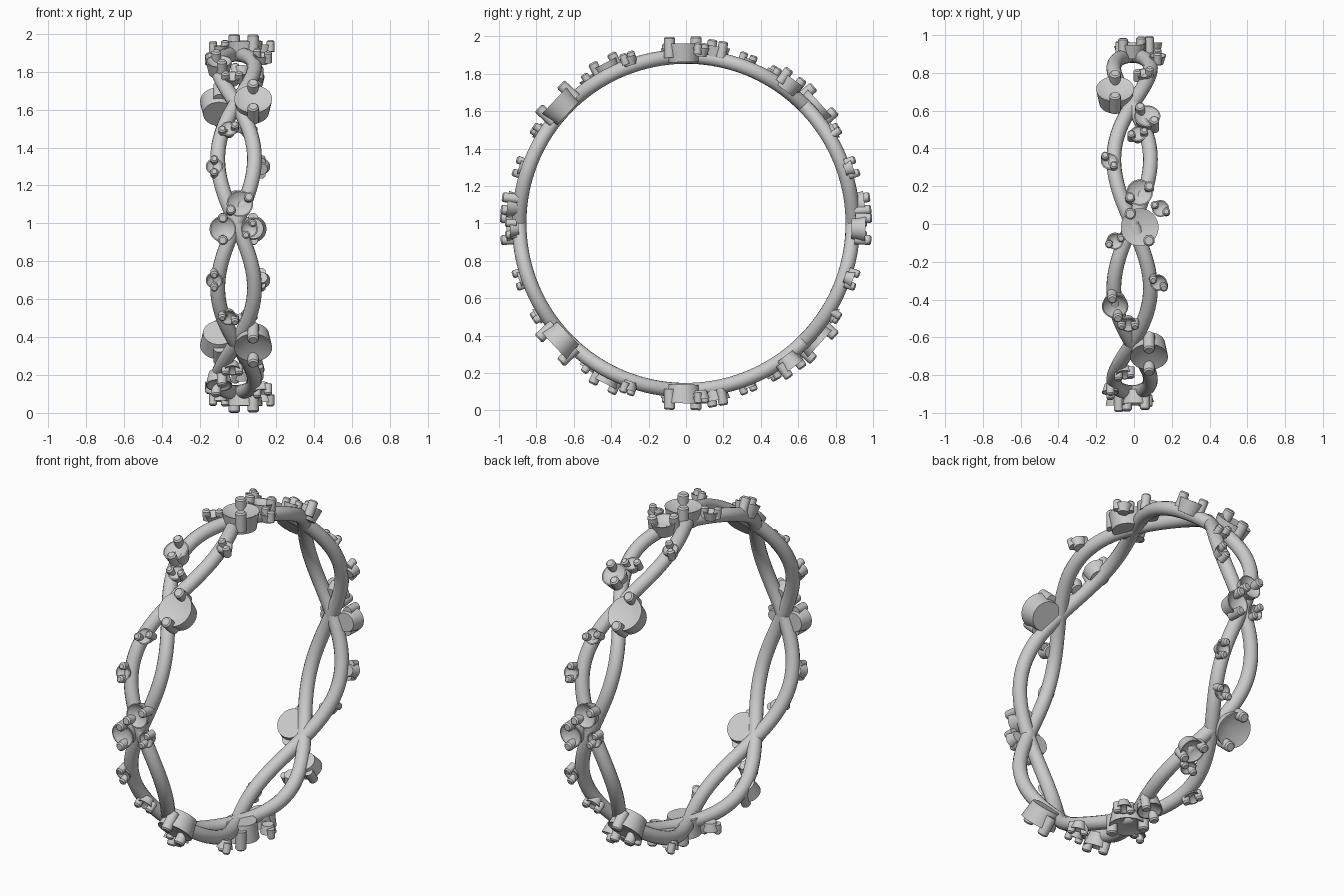
import bpy, bmesh
from math import sin, cos, pi, radians
from mathutils import Vector, Matrix

if "Cube" in bpy.data.objects:
    bpy.data.objects.remove(bpy.data.objects["Cube"])

X = Vector((1, 0, 0))
CENTRE = Vector((0, 0, 1))


def smooth(ob):
    bpy.ops.object.select_all(action='DESELECT')
    ob.select_set(True)
    bpy.context.view_layer.objects.active = ob
    bpy.ops.object.shade_smooth_by_angle(angle=radians(35))


# Two wavy strands that cross every 45 degrees around the band
def strand(name, sign, n=160):
    cu = bpy.data.curves.new(name, 'CURVE')
    cu.dimensions = '3D'
    cu.bevel_depth = 0.039
    cu.bevel_resolution = 5
    sp = cu.splines.new('POLY')
    sp.points.add(n - 1)
    for i, p in enumerate(sp.points):
        a = 2 * pi * i / n
        p.co = (-0.01 + sign * 0.097 * sin(4 * a), 0.892 * cos(a), 1 + 0.892 * sin(a), 1)
    sp.use_cyclic_u = True
    ob = bpy.data.objects.new(name, cu)
    bpy.context.collection.objects.link(ob)
    bpy.ops.object.select_all(action='DESELECT')
    ob.select_set(True)
    bpy.context.view_layer.objects.active = ob
    bpy.ops.object.convert(target='MESH')
    smooth(bpy.context.object)


strand("band_strand_a", 1)
strand("band_strand_b", -1)


# Revolve a closed (radius, height) profile around local z
def lathe(bm, profile, mat, seg):
    rings = []
    for r, h in profile:
        if r == 0:
            rings.append([bm.verts.new(mat @ Vector((0, 0, h)))])
        else:
            rings.append([bm.verts.new(mat @ Vector((r * cos(2 * pi * i / seg), r * sin(2 * pi * i / seg), h)))
                          for i in range(seg)])
    for a, b in zip(rings, rings[1:]):
        for i in range(seg):
            j = (i + 1) % seg
            if len(a) == 1:
                bm.faces.new((a[0], b[j], b[i]))
            elif len(b) == 1:
                bm.faces.new((a[i], a[j], b[0]))
            else:
                bm.faces.new((a[i], a[j], b[j], b[i]))


# size: rim radius, base radius, base height, rim height, cone floor, prong radius, prong top
SIZES = {
    'L': (0.10, 0.084, 0.862, 0.962, 0.90, 0.030, 0.998),
    'M': (0.07, 0.054, 0.885, 0.960, 0.91, 0.026, 0.993),
    'S': (0.045, 0.030, 0.895, 0.942, 0.91, 0.021, 0.968),
}


# Stone setting: cup with a conical seat and two opposite prongs
def setting(name, size, phi, x, turn):
    rim, base, h0, h1, seat, pr, ptop = SIZES[size]
    f, t = radians(phi), radians(turn)
    out = Vector((0, cos(f), sin(f)))
    tan = Vector((0, -sin(f), cos(f)))
    mat = Matrix((X, tan, out)).transposed().to_4x4()
    mat = Matrix.Translation(CENTRE + X * x) @ mat
    bm = bmesh.new()
    lathe(bm, [(0, h0), (base, h0), (rim, h1), (rim - 0.006, h1), (0, seat)], mat, 32)
    d = rim - pr * 0.45
    for s in (1, -1):
        m = mat @ Matrix.Translation((s * d * cos(t), s * d * sin(t), 0))
        low = h0 + 0.25 * (h1 - h0)
        lathe(bm, [(0, low), (pr, low), (pr, ptop - 0.008), (pr - 0.008, ptop), (0, ptop)], m, 16)
    bmesh.ops.recalc_face_normals(bm, faces=bm.faces)
    me = bpy.data.meshes.new(name)
    bm.to_mesh(me)
    bm.free()
    ob = bpy.data.objects.new(name, me)
    bpy.context.collection.objects.link(ob)
    smooth(ob)


# (size, angle round the band, x offset, prong turn); upper arc, mirrored below
arc = [
    ('L', 42, -0.10, 90), ('M', 53.5, 0.07, 50), ('S', 59.6, 0.02, -15),
    ('S', 69.4, -0.13, 50), ('M', 80, 0.03, -30), ('S', 85, 0.14, 30),
    ('L', 91, 0.03, 55), ('S', 95.5, -0.10, -27), ('S', 109.3, 0.13, 37),
    ('M', 117, -0.10, 75), ('S', 124.5, -0.03, 0), ('L', 137, 0.08, 90),
]
# Front clusters, repeated on the back by a half turn
side = [('S', 148, -0.05, -22), ('S', 161.4, -0.125, 90)]
middle = [('M', 173.8, 0.01, -35), ('M', 181.8, -0.08, 90), ('S', 181.8, 0.06, -60)]


def half_turn(items):
    return [(s, 180 - p, -x, a) for s, p, x, a in items]


def flip(items):
    return [(s, -p, x, -a) for s, p, x, a in items]


upper = arc + side + half_turn(side)
for i, item in enumerate(upper + flip(upper) + middle + half_turn(middle)):
    setting(f"stone_setting_{i + 1:02d}", *item)
